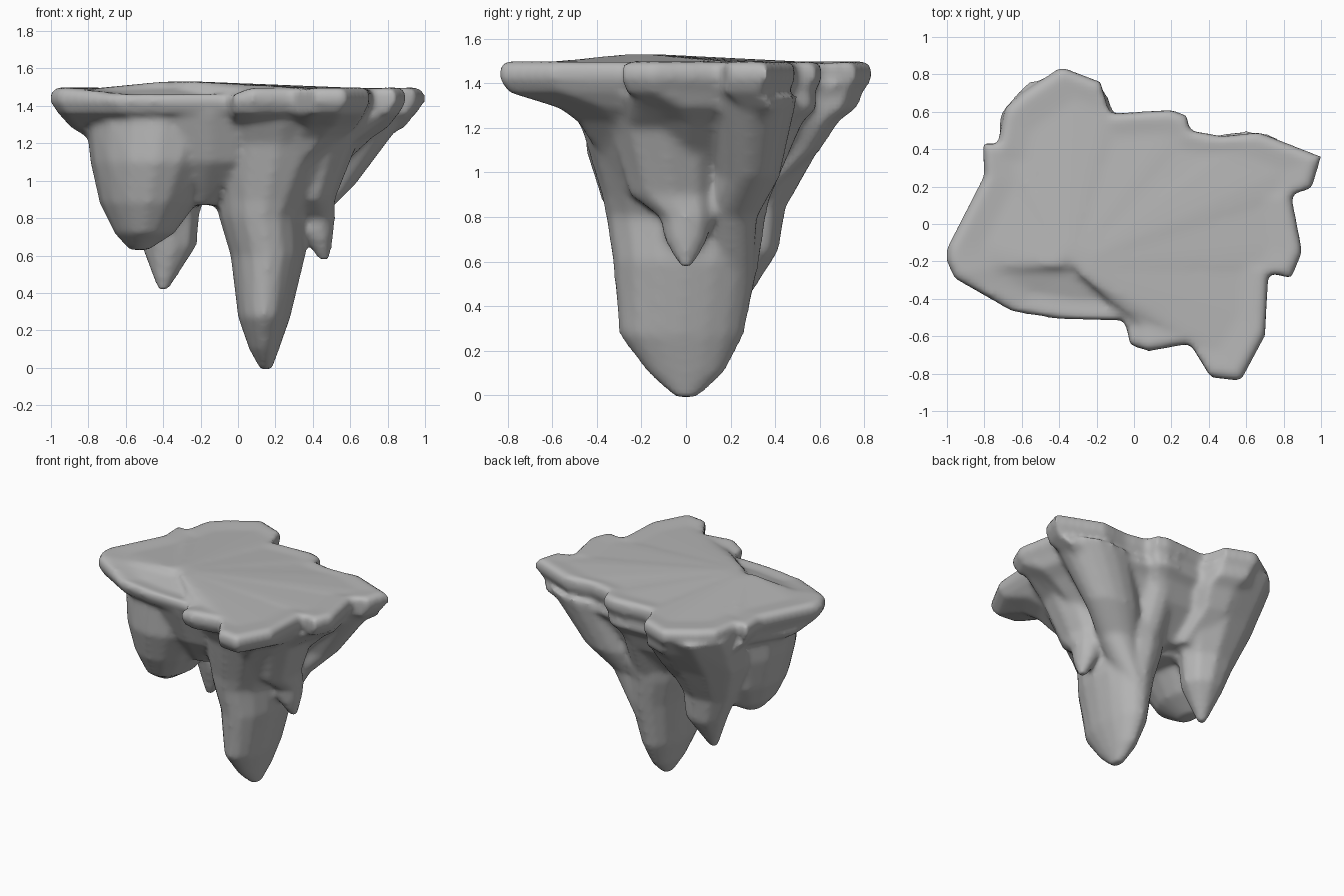
import bpy, bmesh, math

cube = bpy.data.objects.get("Cube")
if cube:
    bpy.data.objects.remove(cube)

stone = bpy.data.materials.new("grey stone")
stone.use_nodes = True
GREY = (0.47, 0.47, 0.47, 1)
stone.diffuse_color = GREY
stone.node_tree.nodes["Principled BSDF"].inputs["Base Color"].default_value = GREY

bm = bmesh.new()


def loft(rings):
    """Skin a stack of equal-length rings and close both ends."""
    rows = [[bm.verts.new(point) for point in ring] for ring in rings]
    count = len(rows[0])
    for upper, lower in zip(rows, rows[1:]):
        for i in range(count):
            j = (i + 1) % count
            bm.faces.new((upper[i], upper[j], lower[j], lower[i]))
    bm.faces.new(rows[0])
    bm.faces.new(rows[-1][::-1])


def hanging_rock(*sections, sides=16):
    """Tapering rock: sections are (z, x, y, x radius, y radius)."""
    turns = [math.tau * i / sides for i in range(sides)]
    loft([[(x + width * math.cos(turn), y + depth * math.sin(turn), z)
           for turn in turns] for z, x, y, width, depth in sections])


def rim_drop(x, y, z):
    """The front left part of the rim hangs a little lower."""
    return .035 if z > 1.45 and x < 0 and y < -.4 else 0


# Ragged plateau with a thick rim and an undercut below it
edge = [(-1, -.13), (-.8, .26), (-.81, .44), (-.73, .42), (-.69, .62),
        (-.6, .7), (-.39, .84), (-.18, .76), (-.13, .59),
        (.2, .61), (.28, .58), (.3, .5), (.47, .47), (.67, .49),
        (1, .36), (.95, .19), (.84, .16), (.9, -.15), (.84, -.29),
        (.72, -.26), (.7, -.6), (.57, -.84), (.41, -.82), (.3, -.64),
        (.08, -.68), (-.02, -.65), (-.05, -.52), (-.4, -.51),
        (-.65, -.47), (-.96, -.29), (-1, -.2)]
# Each level is (z, x scale, y scale, x shift, y shift)
levels = [(1.53, .1, .1, -.3, -.2), (1.49, .8, .8, 0, 0),
          (1.5, .97, .97, 0, 0), (1.47, 1, 1, 0, 0), (1.42, 1, 1, 0, 0),
          (1.36, .96, .95, 0, 0), (1.29, .9, .8, 0, .1),
          (1.23, .8, .7, 0, .1), (1.1, .7, .6, -.05, .1),
          (.9, .5, .4, -.05, .05)]
loft([[(x * wide + right, y * deep + back, z - rim_drop(x, y, z))
       for x, y in edge] for z, wide, deep, right, back in levels])

# Main hanging root, thin across and deep front to back
hanging_rock((1.34, .25, -.1, .46, .46), (1.2, .22, -.05, .38, .42),
             (.9, .15, 0, .27, .38), (.8, .13, 0, .23, .36),
             (.6, .16, 0, .2, .33), (.27, .14, -.02, .14, .28),
             (.1, .14, 0, .08, .17), (-.01, .15, 0, .03, .05))
# Ridge climbing from the main root to the back rim
hanging_rock((1.4, .1, .3, .2, .3), (.75, .13, .14, .14, .18))
# Front wall bridging the lobe and the root
hanging_rock((1.36, -.15, -.1, .45, .4), (1.1, -.15, -.05, .35, .35),
             (.87, -.2, 0, .12, .2))
# Rounded front lobe
hanging_rock((1.36, -.4, -.05, .42, .4), (1.1, -.44, -.05, .35, .4),
             (.88, -.48, -.04, .26, .34), (.72, -.5, -.06, .16, .23),
             (.63, -.53, -.06, .05, .08))
# Back spike under the rear rim
hanging_rock((1.4, -.4, .47, .34, .34), (1.1, -.4, .33, .3, .27),
             (.84, -.4, .28, .2, .17), (.65, -.37, .28, .15, .14),
             (.42, -.4, .24, .03, .03), sides=9)
# Small side spike hanging from the front shoulder
hanging_rock((1.34, .55, -.07, .3, .25), (1.2, .44, -.1, .2, .25),
             (.9, .38, -.06, .14, .2), (.8, .42, 0, .1, .12),
             (.7, .43, 0, .08, .1), (.58, .46, 0, .03, .03), sides=10)
# Ridge below the back corner of the rim
hanging_rock((1.34, .6, .3, .3, .2), (.98, .42, .28, .21, .14),
             (.8, .3, .2, .15, .12), (.5, .2, .2, .06, .1))

bmesh.ops.recalc_face_normals(bm, faces=bm.faces)
mesh = bpy.data.meshes.new("floating_rock")
bm.to_mesh(mesh)
bm.free()
rock = bpy.data.objects.new("floating_rock", mesh)
bpy.context.collection.objects.link(rock)
mesh.materials.append(stone)

# Fuse the parts into one softly blended surface
fuse = rock.modifiers.new("fuse", 'REMESH')
fuse.mode = 'VOXEL'
fuse.voxel_size = .02
fuse.use_smooth_shade = True
soften = rock.modifiers.new("soften", 'SMOOTH')
soften.factor = .5
soften.iterations = 6
